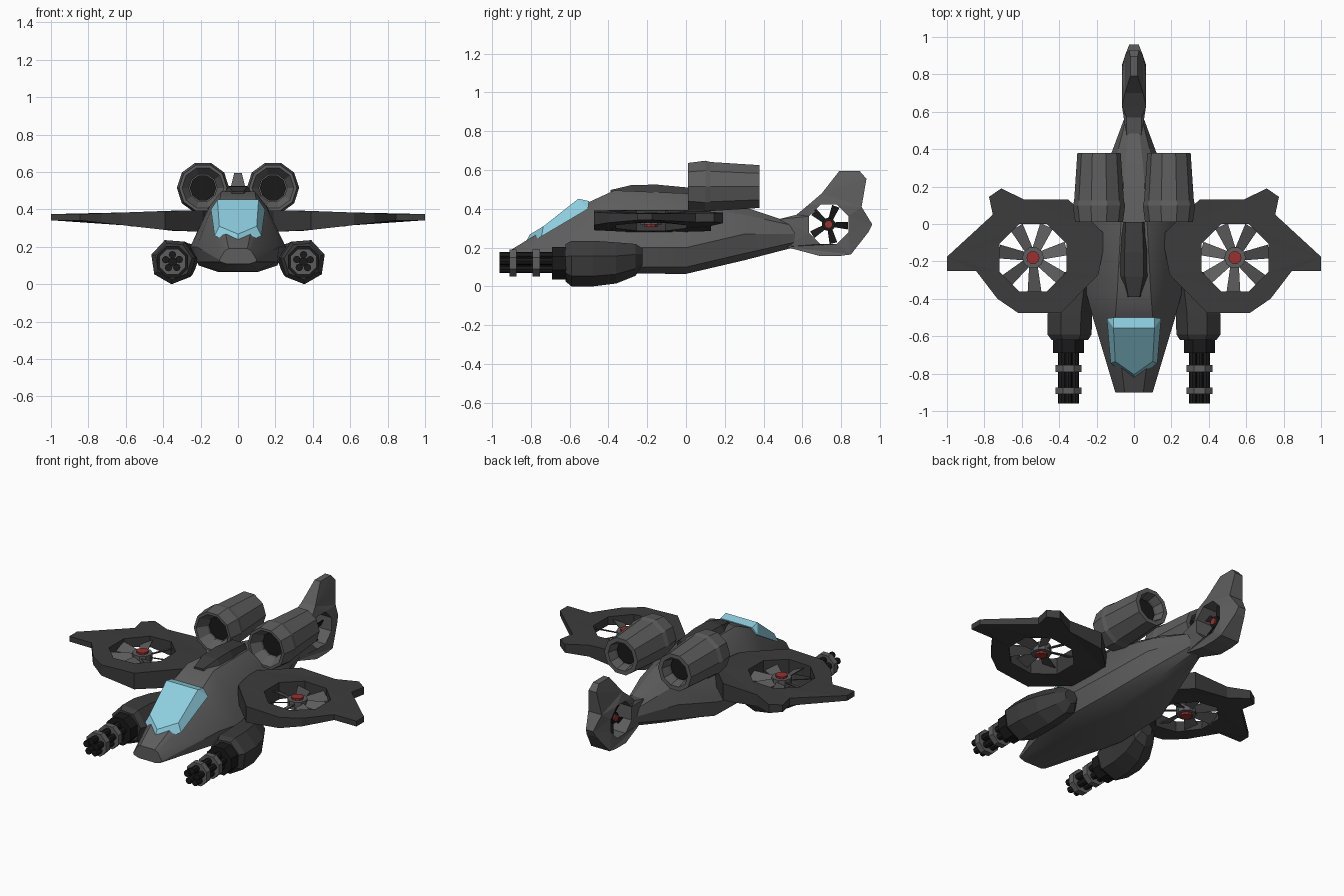
import bpy, bmesh
from math import sin, cos, pi
from mathutils import Vector, Matrix
from mathutils.geometry import tessellate_polygon

if "Cube" in bpy.data.objects:
    bpy.data.objects.remove(bpy.data.objects["Cube"])


def material(name, *rgb):
    m = bpy.data.materials.new(name)
    m.diffuse_color = (*rgb, 1)
    m.use_nodes = True
    m.node_tree.nodes["Principled BSDF"].inputs["Base Color"].default_value = m.diffuse_color
    return m


GREY = material("hull_grey", .11, .11, .11)
DARK = material("dark_grey", .045, .045, .045)
BLACK = material("black", .01, .01, .01)
GLASS = material("glass", .27, .62, .74)
RED = material("red", .32, .03, .03)


def make(name, verts, faces, mat, mirror=False):
    me = bpy.data.meshes.new(name)
    me.from_pydata([tuple(v) for v in verts], [], faces)
    bm = bmesh.new()
    bm.from_mesh(me)
    bmesh.ops.recalc_face_normals(bm, faces=bm.faces)
    bm.to_mesh(me)
    bm.free()
    me.materials.append(mat)
    ob = bpy.data.objects.new(name, me)
    bpy.context.collection.objects.link(ob)
    if mirror:
        ob.modifiers.new("mirror", "MIRROR").use_mirror_merge = False
    return ob


def loft(name, rings, mat, mirror=False):
    n = len(rings[0])
    faces = [(i * n + j, i * n + (j + 1) % n, (i + 1) * n + (j + 1) % n, (i + 1) * n + j)
             for i in range(len(rings) - 1) for j in range(n)]
    faces += [tuple(range(n)), tuple(range((len(rings) - 1) * n, len(rings) * n))]
    return make(name, [v for r in rings for v in r], faces, mat, mirror)


def half_ring(y, pts):
    """Full cross-section from points of its right half."""
    return [(x, y, z) for x, z in pts] + [(-x, y, z) for x, z in reversed(pts)]


def ring(x, y, z, r, n, a0=0):
    return [(x + r * cos(a0 + 2 * pi * k / n), y, z + r * sin(a0 + 2 * pi * k / n)) for k in range(n)]


def holed_plate(name, outer, centre, r, place, mat, mirror=False):
    """Flat outline with an octagonal hole; place(u, v, side) gives 3D points."""
    hole = [(centre[0] + r * cos(pi / 8 + k * pi / 4), centre[1] + r * sin(pi / 8 + k * pi / 4)) for k in range(8)]
    pts, n, m = outer + hole, len(outer), len(outer) + 8
    tris = tessellate_polygon([[Vector((*p, 0)) for p in loop] for loop in (outer, hole)])
    faces = [tuple(t) for t in tris] + [tuple(i + m for i in t) for t in tris]
    for start, count in ((0, n), (n, 8)):
        for k in range(count):
            a, b = start + k, start + (k + 1) % count
            faces.append((a, b, b + m, a + m))
    return make(name, [place(u, v, s) for s in (-1, 1) for u, v in pts], faces, mat, mirror)


def fan(name, centre, rot, n, r, hub, thick, mat, mirror):
    """Pitched blades, hub disc and red cap around the local z axis."""
    M = Matrix.Translation(centre) @ rot
    verts, faces = [], []
    for k in range(n):
        turn = M @ Matrix.Rotation(2 * pi * (k + .2) / n, 4, 'Z')
        i = len(verts)
        for d in (-.003, .003):
            for x, w in ((hub * .7, .12), (r, .2)):
                for s in (-1, 1):
                    verts.append(turn @ Vector((x, s * w * r, s * w * r * .45 + d)))
        faces += [tuple(i + j for j in f) for f in ((0, 1, 3, 2), (4, 5, 7, 6), (0, 1, 5, 4),
                                                    (2, 3, 7, 6), (0, 2, 6, 4), (1, 3, 7, 5))]
    make(name + "_blades", verts, faces, mat, mirror)
    for part, rad, h, m in (("_hub", hub, thick, mat), ("_cap", hub * .6, thick * 1.5, RED)):
        rings = [[M @ Vector((rad * cos(k * pi / 5), rad * sin(k * pi / 5), z)) for k in range(10)] for z in (-h, h)]
        loft(name + part, rings, m, mirror)


# fuselage with tail boom
hull = loft("fuselage", [half_ring(y, p) for y, p in (
    (-.90, [(.05, .19), (.07, .18), (.10, .13), (.095, .12), (.06, .108)]),
    (-.50, [(.10, .435), (.15, .385), (.22, .20), (.21, .12), (.11, .075)]),
    (-.37, [(.09, .495), (.15, .42), (.255, .20), (.21, .10), (.11, .067)]),
    (.00, [(.07, .48), (.16, .41), (.24, .20), (.20, .10), (.10, .065)]),
    (.30, [(.05, .41), (.11, .37), (.15, .27), (.12, .17), (.06, .135)]),
    (.57, [(.02, .32), (.04, .31), (.05, .27), (.045, .23), (.02, .205)]))], GREY)
bpy.context.view_layer.objects.active = hull
hull.select_set(True)
bpy.ops.object.shade_smooth_by_angle(angle=.5)
hull.select_set(False)

# dorsal spine
loft("spine", [half_ring(y, [(a, b), (c, d)]) for y, a, b, c, d in (
    (-.39, .03, .497, .05, .45), (-.28, .05, .523, .10, .45), (-.15, .05, .525, .09, .45),
    (.01, .045, .51, .07, .44))], DARK)

# canopy: base outline and raised inset pane
base = [(0, -.835, .21), (.125, -.745, .258), (.145, -.505, .40)]
pane = [(0, -.805, .268), (.10, -.735, .31), (.11, -.555, .452)]
rear = [(.11, -.50, .44)]
full = lambda h: h + [(-x, y, z) for x, y, z in reversed(h[1:])]
loft("canopy", [full(base), full(pane)], GLASS)
loft("canopy_rear", [[(s * x, y, z) for s, (x, y, z) in ((1, base[2]), (1, pane[2]), (-1, pane[2]), (-1, base[2]))],
                     [(s * x, y, z) for s, (x, y, z) in ((1, base[2]), (1, rear[0]), (-1, rear[0]), (-1, base[2]))]], GLASS)

# ducted fan wings, tapering towards the tips
wing = [(.15, -.06), (.35, .13), (.585, .13), (.71, .19), (.775, .145), (.755, .05), (1, -.175), (1, -.25),
        (.845, -.25), (.73, -.40), (.62, -.475), (.39, -.475), (.19, -.27)]


def wing_point(x, y, s):
    t = min(max((x - .3) / .55, 0), 1)
    return (x, y, .395 - .02 * t if s > 0 else .28 + .062 * t)


holed_plate("wing", wing, (.54, -.18), .195, wing_point, DARK, True)
fan("wing_fan", (.54, -.18, .345), Matrix.Identity(4), 7, .185, .058, .025, GREY, True)

# tail fin with ducted rotor
fin = [(.47, .345), (.57, .37), (.63, .42), (.70, .48), (.79, .595), (.895, .595), (.93, .555), (.905, .41),
       (.96, .32), (.94, .28), (.85, .165), (.79, .157), (.69, .157), (.51, .205)]


def fin_point(y, z, s):
    w = .065 - .045 * min(max((z - .42) / .16, 0), 1)
    if y > .86:
        w = min(w, .065 - .4 * (y - .86))
    if y < .6:
        w = min(w, .04)
    return (s * w, y, z)


holed_plate("tail_fin", fin, (.735, .32), .11, fin_point, GREY)
fan("tail_rotor", (0, .735, .32), Matrix.Rotation(pi / 2, 4, 'Y'), 5, .10, .035, .02, BLACK, False)

# jet engines with recessed intake and exhaust
EX, EZ = .187, .515
loft("engine", [ring(EX, y, EZ, r, 10) for y, r in (
    (.20, .075), (.07, .075), (.01, .112), (.01, .128), (.10, .14), (.125, .133),
    (.38, .116), (.38, .09), (.33, .078), (.28, .075))], GREY, True)
loft("engine_core", [ring(EX, y, EZ, .07, 10) for y in (.08, .32)], BLACK, True)

# gun pods
loft("gun_pod", [ring(x, y, z, r, 7, .3) for x, y, z, r in (
    (.345, -.62, .125, .10), (.347, -.59, .122, .122), (.345, -.48, .122, .122), (.325, -.36, .125, .11),
    (.29, -.26, .14, .085), (.28, -.225, .155, .045))], DARK, True)
GX, GZ = .35, .12
loft("gun_housing", [ring(GX, y, GZ, .09, 8, pi / 8) for y in (-.69, -.58)], BLACK, True)
for k in range(5):
    a = .3 + k * 2 * pi / 5
    loft("gun_barrel", [ring(GX + .038 * cos(a), y, GZ + .038 * sin(a), .02, 8) for y in (-.96, -.66)], BLACK, True)
loft("gun_shaft", [ring(GX, y, GZ, .025, 8) for y in (-.93, -.66)], BLACK, True)
for y in (-.91, -.79):
    loft("gun_ring", [ring(GX, y + d, GZ, .075, 8, pi / 8) for d in (0, .037)], GREY, True)
